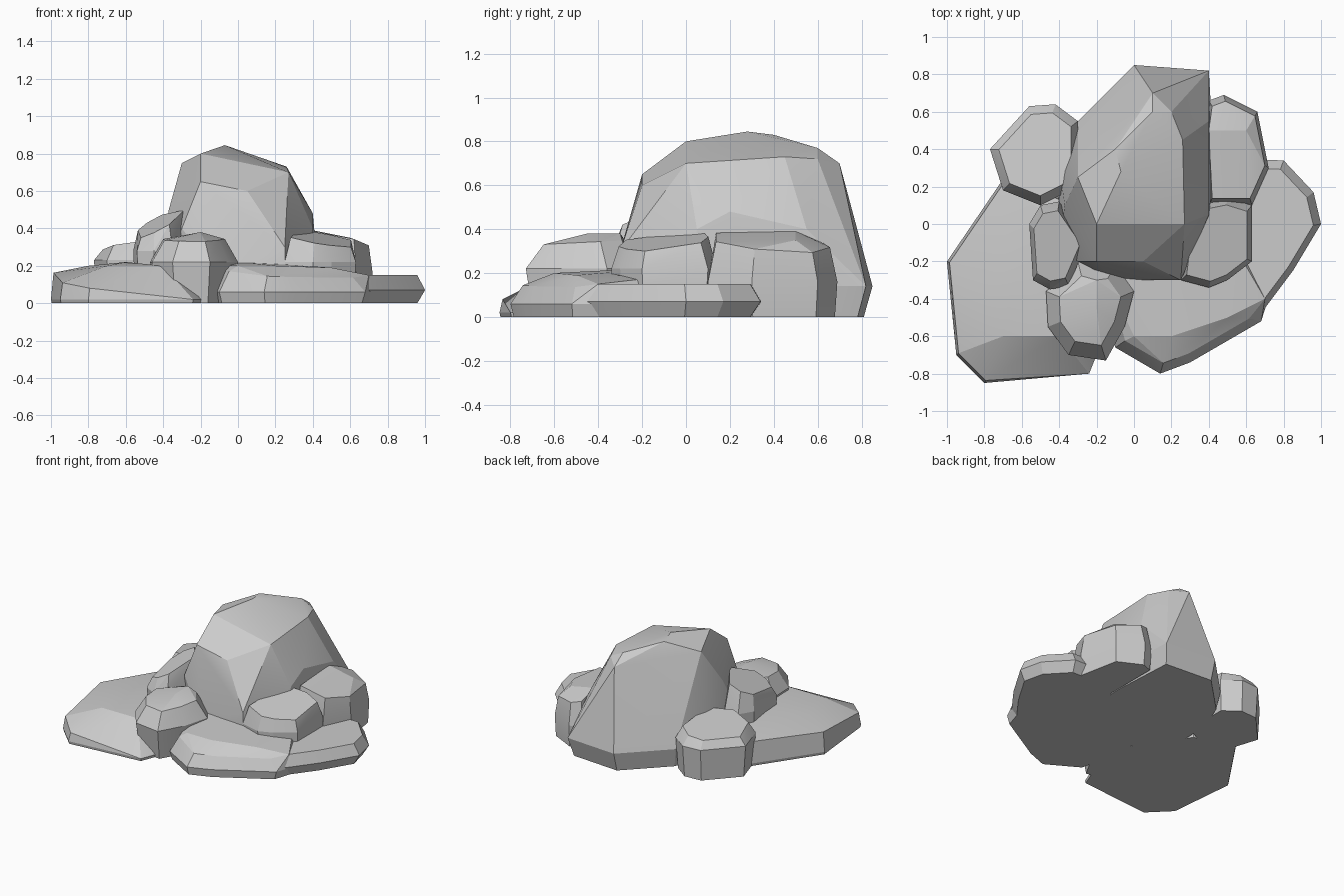
import bpy
import bmesh
import math
from mathutils import Vector

old = bpy.data.objects.get("Cube")
if old:
    bpy.data.objects.remove(old, do_unlink=True)

stone = bpy.data.materials.new("grey stone")
stone.use_nodes = True
grey = (.6, .6, .6, 1)
stone.diffuse_color = grey
stone.node_tree.nodes["Principled BSDF"].inputs["Base Color"].default_value = grey
stone.node_tree.nodes["Principled BSDF"].inputs["Roughness"].default_value = .9


def ring(outline, scale, height, tilt=(0, 0)):
    """Outline shrunk about its centre, placed at a height and tilted along x and y."""
    centre = sum((Vector(p) for p in outline), Vector((0, 0))) / len(outline)
    points = []
    for p in outline:
        offset = (Vector(p) - centre) * scale
        spot = centre + offset
        points.append(Vector((spot.x, spot.y, height + offset.dot(Vector(tilt)))))
    return points


def rock(name, girth, girth_z, foot_scale, shoulder=None, crown=(), foot_z=0):
    """Faceted boulder: the hull of a foot, a widest girth, a shoulder and crown corners."""
    points = ring(girth, foot_scale, foot_z) + ring(girth, 1, girth_z)
    if shoulder:
        points += ring(girth, *shoulder)
    points += [Vector(p) for p in crown]

    bm = bmesh.new()
    for p in points:
        bm.verts.new(p)
    hull = bmesh.ops.convex_hull(bm, input=bm.verts[:])
    inside = set(hull["geom_interior"]) | set(hull["geom_unused"])
    bmesh.ops.delete(bm, geom=[v for v in inside if isinstance(v, bmesh.types.BMVert)],
                     context="VERTS")
    bmesh.ops.dissolve_limit(bm, angle_limit=math.radians(3),
                             verts=bm.verts[:], edges=bm.edges[:])
    bmesh.ops.recalc_face_normals(bm, faces=bm.faces[:])

    mesh = bpy.data.meshes.new(name)
    bm.to_mesh(mesh)
    bm.free()
    mesh.materials.append(stone)
    obj = bpy.data.objects.new(name, mesh)
    bpy.context.collection.objects.link(obj)
    bpy.ops.object.select_all(action="DESELECT")
    obj.select_set(True)
    bpy.context.view_layer.objects.active = obj
    bpy.ops.object.shade_smooth_by_angle(angle=math.radians(15))


# Tall central peak, with its summit corners placed one by one
rock("main_peak",
     girth=[(0, .85), (.4, .82), (.43, .3), (.4, 0), (.25, -.3), (-.1, -.3),
            (-.4, -.1), (-.4, .3), (-.3, .55), (-.1, .72)],
     girth_z=.14, foot_scale=.93,
     crown=[(.4, .05, .4), (.4, .55, .4), (.4, .2, .48), (.25, -.3, .3),
            (.27, 0, .7), (.26, .45, .73), (.2, .6, .72), (.1, .6, .77),
            (.1, .7, .7), (-.07, .28, .845), (-.1, .4, .83), (-.2, 0, .8),
            (-.3, .25, .75), (-.2, -.2, .65), (.05, -.2, .6), (-.37, .1, .5),
            (-.3, -.2, .4)])

# Low slabs around the base
rock("front_right_slab",
     girth=[(-.24, -.8), (-.8, -.85), (-.95, -.7), (-1, -.2), (-.7, .24),
            (-.4, .15), (-.1, -.3), (-.2, -.7)],
     girth_z=.02, foot_scale=.99, shoulder=(.97, .1, (-.1, .1)),
     crown=[(-.7, -.6, .2), (-.8, -.3, .2), (-.6, -.2, .22), (-.4, -.6, .2),
            (-.4, 0, .2)])
rock("front_left_slab",
     girth=[(-.1, -.66), (.14, -.8), (.3, -.74), (.68, -.52), (.73, -.36),
            (.55, 0), (-.1, 0), (-.2, -.3)],
     girth_z=.06, foot_scale=.96, shoulder=(.85, .17, (-.07, .1)),
     crown=[(0, -.6, .2), (.2, -.6, .2), (.5, -.5, .19), (.7, -.4, .15)])
rock("left_slab",
     girth=[(.7, -.45), (.85, -.25), (1, 0), (.96, .17), (.8, .34),
            (.4, .35), (.2, -.1), (.35, -.5)],
     girth_z=.07, foot_scale=.88, shoulder=(.88, .15))

# Boulders resting on the slabs
rock("front_boulder",
     girth=[(-.47, -.36), (-.3, -.2), (-.1, -.22), (0, -.36), (-.05, -.55),
            (-.15, -.73), (-.35, -.7), (-.46, -.55)],
     girth_z=.22, foot_scale=.87, shoulder=(.7, .34, (0, .05)),
     crown=[(-.2, -.45, .38), (-.2, -.3, .38)])
rock("left_boulder",
     girth=[(.25, -.3), (.4, -.34), (.5, -.3), (.63, -.2), (.63, .1),
            (.5, .14), (.3, .1)],
     girth_z=.22, foot_scale=.97, shoulder=(.85, .34, (-.2, .15)), foot_z=.1)
rock("back_left_boulder",
     girth=[(.4, .66), (.48, .69), (.66, .6), (.72, .3), (.63, .1), (.4, .1)],
     girth_z=.16, foot_scale=.96, shoulder=(.88, .33, (-.2, -.1)),
     crown=[(.4, .5, .39), (.6, .5, .35)])
rock("back_right_boulder",
     girth=[(-.77, .4), (-.56, .63), (-.42, .64), (-.3, .55), (-.3, .2),
            (-.5, .1), (-.7, .18)],
     girth_z=.23, foot_scale=.94, shoulder=(.82, .31, (.1, -.1)))
rock("right_boulder",
     girth=[(-.56, 0), (-.54, -.3), (-.45, -.35), (-.35, -.33), (-.25, -.1),
            (-.4, .12), (-.5, .1)],
     girth_z=.28, foot_scale=.9, shoulder=(.8, .42, (.5, .2)))
